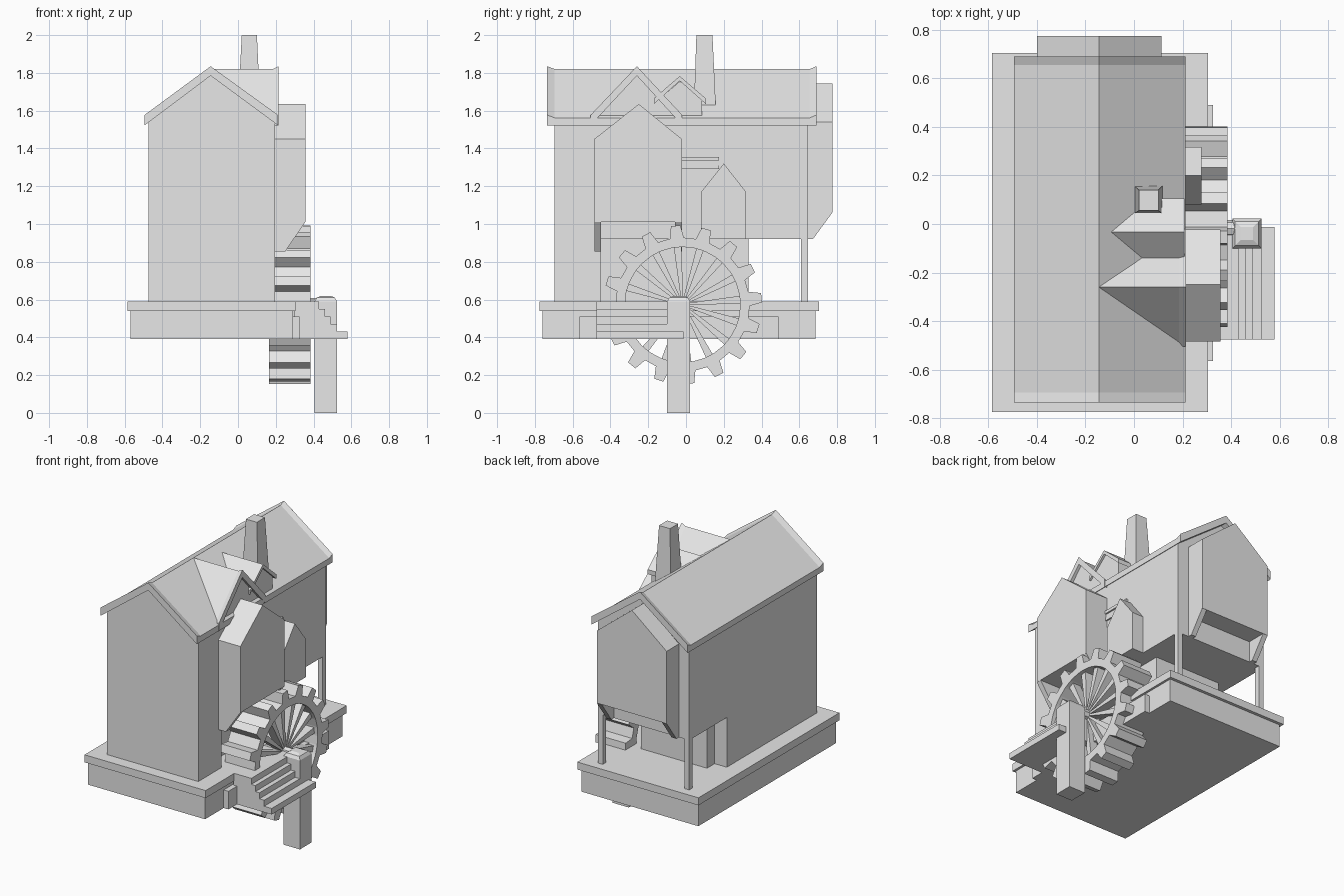
import bpy, bmesh, math
from mathutils import Vector

if "Cube" in bpy.data.objects:
    bpy.data.objects.remove(bpy.data.objects["Cube"])

mat = bpy.data.materials.new("plain_grey")
mat.diffuse_color = (0.8, 0.8, 0.8, 1)
mat.use_nodes = True
mat.node_tree.nodes["Principled BSDF"].inputs["Base Color"].default_value = mat.diffuse_color


def finish(name, bm):
    bmesh.ops.recalc_face_normals(bm, faces=bm.faces)
    me = bpy.data.meshes.new(name)
    bm.to_mesh(me)
    bm.free()
    me.materials.append(mat)
    ob = bpy.data.objects.new(name, me)
    bpy.context.collection.objects.link(ob)
    return ob


def loft(name, axis, rings):
    """Closed solid through (position, outline) rings; outline is (x,z), (y,z) or (x,y)."""
    put = {'x': lambda a, p: (a, p[0], p[1]),
           'y': lambda a, p: (p[0], a, p[1]),
           'z': lambda a, p: (p[0], p[1], a)}[axis]
    bm = bmesh.new()
    vs = [[bm.verts.new(put(a, p)) for p in pts] for a, pts in rings]
    n = len(vs[0])
    for r, s in zip(vs, vs[1:]):
        for i in range(n):
            j = (i + 1) % n
            bm.faces.new((r[i], r[j], s[j], s[i]))
    bm.faces.new(vs[0])
    bm.faces.new(vs[-1][::-1])
    return finish(name, bm)


def prism(name, axis, a, b, pts):
    return loft(name, axis, [(a, pts), (b, pts)])


def rect(x0, x1, y0, y1):
    return [(x0, y0), (x1, y0), (x1, y1), (x0, y1)]


def box(name, x0, x1, y0, y1, z0, z1):
    return prism(name, 'z', z0, z1, rect(x0, x1, y0, y1))


def gable(c0, c1, mid, z0, eave, ridge):
    return [(c0, z0), (c1, z0), (c1, eave), (mid, ridge), (c0, eave)]


def slab(c0, c1, mid, eave, ridge, thick=0.04, lift=0.0):
    """Bent roof section; lift raises the upper surface."""
    return [(c0, eave - thick), (c0, eave + lift), (mid, ridge + lift), (c1, eave + lift),
            (c1, eave - thick), (mid, ridge - thick + 0.005)]


# Base platform
box("base", -.57, .29, -.76, .685, .39, .54)
box("base_lip", -.585, .305, -.775, .705, .54, .59)
box("side_plinth", .28, .325, -.565, .49, .39, .51)

# House body and ground floor
prism("house_body", 'y', -.695, .645, gable(-.475, .195, -.145, .92, 1.54, 1.787))
box("front_ground_floor", -.475, .195, -.695, -.45, .59, .921)
box("left_ground_wall", -.475, -.385, -.451, .25, .59, .921)
box("inner_room", -.386, .10, -.451, .33, .59, .921)
for name, x in (("left_post", -.475), ("right_post", .16)):
    box(name, x, x + .035, .61, .645, .59, .921)

# Main roof with raised ends
loft("main_roof", 'y', [(y, slab(-.495, .212, -.145, 1.562, 1.82, lift=l))
                        for y, l in ((-.735, .015), (-.695, 0), (.655, 0), (.69, .015))])

# Cross gable on the right side
prism("cross_gable_wall", 'x', -.1, .195, gable(-.485, -.03, -.26, 1.5, 1.55, 1.787))
loft("cross_gable_roof", 'x', [(x, slab(-.505, -.02, -.26, 1.562, 1.82, lift=l))
                               for x, l in ((-.145, 0), (.185, 0), (.215, .015))])

# Small dormer
prism("dormer_wall", 'x', -.05, .195, gable(-.12, .085, -.033, 1.56, 1.68, 1.755))
prism("dormer_roof", 'x', -.1, .208, slab(-.17, .105, -.033, 1.665, 1.783, .03))

# Tapered chimney
loft("chimney", 'z', [(1.62, rect(0, .118, .042, .158)), (2.0, rect(.02, .1, .055, .14))])

# Projecting bays with support brackets
prism("side_bay", 'x', .19, .357, gable(-.485, -.022, -.25, 1.01, 1.45, 1.635))
for i, y in enumerate((-.485, -.057)):
    prism(f"side_bay_bracket_{i}", 'y', y, y + .035,
          [(.19, .855), (.25, .855), (.357, 1.011), (.19, 1.011)])
prism("narrow_bay", 'x', .19, .278, gable(.08, .318, .2, .92, 1.17, 1.32))
prism("back_bay", 'y', .64, .775, gable(-.4, .113, -.145, 1.06, 1.54, 1.745))
for i, x in enumerate((-.4, .078)):
    prism(f"back_bay_bracket_{i}", 'x', x, x + .035,
          [(.64, .92), (.672, .92), (.775, 1.061), (.64, 1.061)])
box("window_ledge", .19, .205, -.022, .175, 1.29, 1.31)
box("window_head", .19, .21, -.022, .175, 1.335, 1.355)
box("window_panel", .19, .2, -.022, .175, 1.31, 1.335)

# Water wheel: toothed rim, spokes and axle
WY, WZ, TEETH = -.018, .573, 16


def polar(r, a):
    return (WY + r * math.cos(a), WZ + r * math.sin(a))


outer, inner = [], []
for i in range(TEETH):
    a = math.radians(95) + i * math.tau / TEETH
    for da, r in ((-.105, .355), (-.06, .42), (.06, .42), (.105, .355)):
        outer.append(polar(r, a + da))
        inner.append(polar(.305, a + da))
bm = bmesh.new()
loops = [[bm.verts.new((x, *p)) for p in ring]
         for x, ring in ((.165, outer), (.385, outer), (.385, inner), (.165, inner))]
n = len(outer)
for k in range(4):
    r, s = loops[k], loops[(k + 1) % 4]
    for i in range(n):
        j = (i + 1) % n
        bm.faces.new((r[i], r[j], s[j], s[i]))
finish("wheel_rim", bm)
for i in range(TEETH):
    a = math.radians(95) + i * math.tau / TEETH
    pts = [polar(.03, a - .2), polar(.31, a - .065), polar(.31, a + .065), polar(.03, a + .2)]
    prism(f"spoke_{i}", 'x', .3, .36, pts)
prism("axle", 'x', .1, .44, [polar(.035, k * math.tau / 8) for k in range(8)])

# Pillar holding the axle, with a rounded-off cap
core = (.405, .525, -.1, .022)


def shrink(d):
    x0, x1, y0, y1 = core
    return rect(x0 + d, x1 - d, y0 + d, y1 - d)


loft("pillar", 'z', [(0, shrink(0)), (.59, shrink(0)), (.61, shrink(.012)), (.62, shrink(.035))])

# Stairs down from the platform
steps = [(.30, .39), (.58, .39), (.58, .43)]
for i, x in enumerate((.525, .49, .46, .43)):
    steps += [(x, .43 + .04 * i), (x, .47 + .04 * i)]
steps.append((.30, .59))
prism("stairs", 'y', -.475, -.012, steps)
